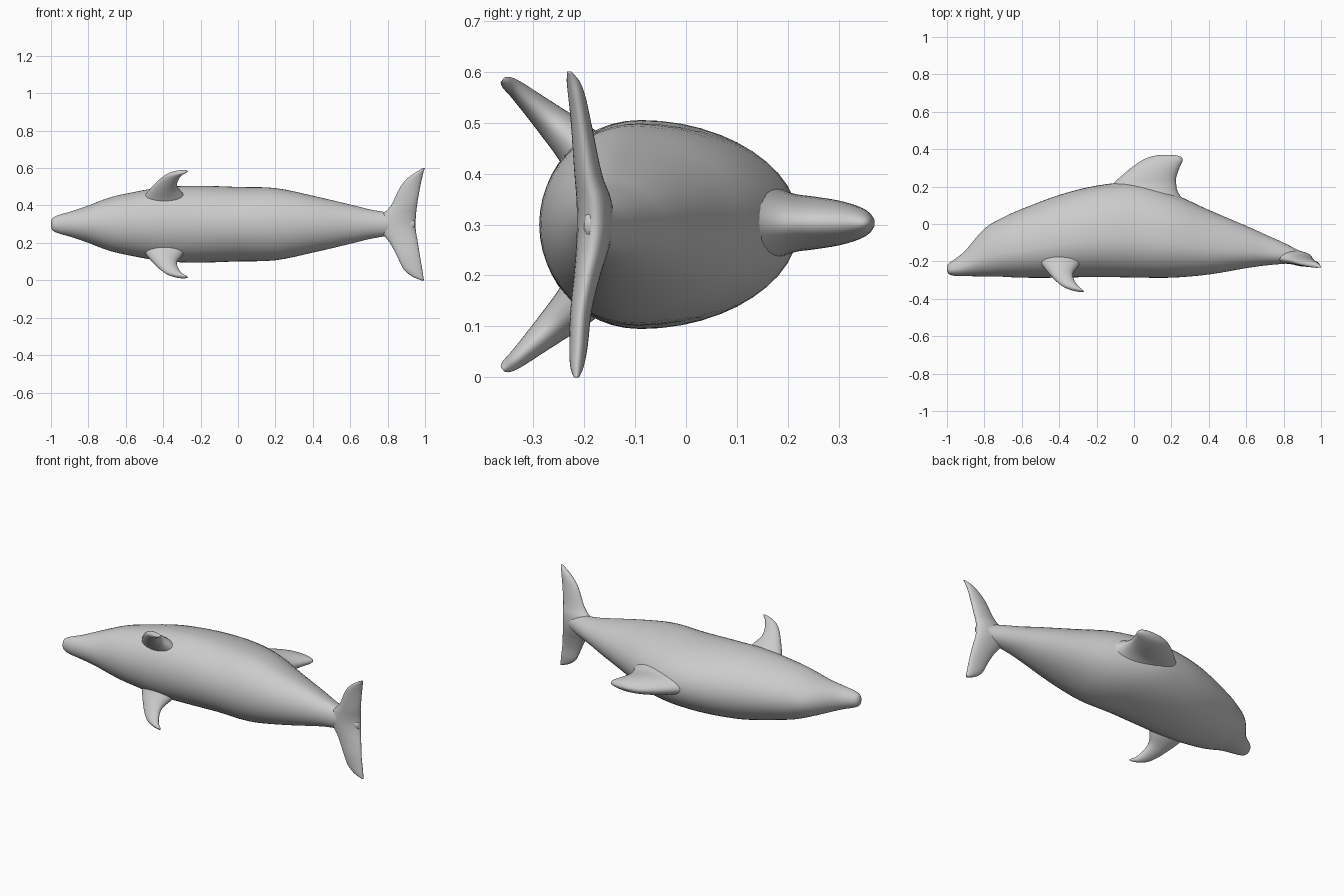
import bpy, bmesh, math
from mathutils import Vector

cube = bpy.data.objects.get("Cube")
if cube:
    bpy.data.objects.remove(cube, do_unlink=True)

skin = bpy.data.materials.new("grey skin")
skin.use_nodes = True
skin.diffuse_color = (0.6, 0.6, 0.6, 1)
skin.node_tree.nodes["Principled BSDF"].inputs["Base Color"].default_value = (0.6, 0.6, 0.6, 1)

MID = 0.30  # height of the plane of symmetry


def resample(sections, steps):
    """Catmull-Rom between sections; each section is a tuple of vectors."""
    out = []
    n = len(sections)
    for i in range(n - 1):
        p = [sections[max(0, min(n - 1, i + k))] for k in (-1, 0, 1, 2)]
        for s in range(steps):
            t = s / steps
            out.append([0.5 * (2 * b + (c - a) * t + (2 * a - 5 * b + 4 * c - d) * t * t
                               + (3 * b - a - 3 * c + d) * t ** 3)
                        for a, b, c, d in zip(*p)])
    out.append(list(sections[-1]))
    return out


def loft(name, sections, sides=32, steps=4):
    """Skin oval sections given as (centre, half width, up radius, down radius)."""
    bm = bmesh.new()
    rings = []
    for centre, wide, up, down in resample(sections, steps):
        ring = []
        for k in range(sides):
            a = 2 * math.pi * k / sides
            s = math.sin(a)
            ring.append(bm.verts.new(centre + wide * math.cos(a) + (up if s > 0 else down) * s))
        rings.append(ring)
    for r, q in zip(rings, rings[1:]):
        for k in range(sides):
            j = (k + 1) % sides
            bm.faces.new((r[k], r[j], q[j], q[k]))
    bm.faces.new(rings[0])
    bm.faces.new(rings[-1])
    bmesh.ops.recalc_face_normals(bm, faces=bm.faces)
    mesh = bpy.data.meshes.new(name)
    bm.to_mesh(mesh)
    bm.free()
    mesh.materials.append(skin)
    mesh.shade_smooth()
    obj = bpy.data.objects.new(name, mesh)
    bpy.context.collection.objects.link(obj)
    return obj


def blade(centre, half_chord, thick):
    return (Vector(centre), Vector((half_chord, 0, 0)), thick, thick)


# Body, nose to tail: x, belly y, back y, half width
body = [(-1.0, -.25, -.225, .015), (-.988, -.27, -.208, .036), (-.95, -.278, -.182, .052),
        (-.9, -.279, -.14, .066), (-.8, -.28, -.025, .10), (-.7, -.282, .035, .138),
        (-.6, -.287, .08, .163), (-.4, -.287, .155, .198), (-.2, -.283, .205, .205),
        (0, -.286, .22, .199), (.2, -.287, .165, .193), (.4, -.27, .075, .152),
        (.6, -.236, -.01, .105), (.7, -.222, -.055, .08), (.8, -.213, -.10, .062),
        (.88, -.207, -.14, .045), (.945, -.2, -.168, .02)]
loft("body", [(Vector((x, lo + .4 * (hi - lo), MID)), Vector((0, 0, w)),
               Vector((0, .6 * (hi - lo), 0)), Vector((0, .4 * (hi - lo), 0)))
              for x, lo, hi, w in body], sides=48)

# Dorsal fin, root to tip: y, leading x, trailing x, half thickness
dorsal = [(.05, -.28, .38, .125), (.12, -.23, .275, .10), (.17, -.17, .236, .075),
          (.21, -.12, .226, .058), (.25, -.075, .226, .052), (.3, -.015, .243, .044),
          (.34, .042, .26, .032), (.36, .09, .25, .02), (.37, .14, .21, .006)]
loft("dorsal_fin", [blade(((a + b) / 2, y, MID + .003), (b - a) / 2, Vector((0, 0, t)))
                    for y, a, b, t in dorsal])

# Flippers, root to tip: leading x, trailing x, y, z above the middle, half thickness
flipper = [(-.53, -.25, -.17, .10, .06), (-.49, -.295, -.22, .16, .045),
           (-.455, -.325, -.262, .20, .034), (-.42, -.32, -.30, .235, .025),
           (-.38, -.3, -.332, .264, .018), (-.33, -.275, -.352, .279, .013),
           (-.29, -.268, -.36, .284, .006)]
for side, name in ((1, "flipper_upper"), (-1, "flipper_lower")):
    loft(name, [blade(((a + b) / 2, y, MID + side * z), (b - a) / 2,
                      Vector((0, .62, side * .79)) * t)
                for a, b, y, z, t in flipper])

# Tail flukes, tip to tip: z, leading x, trailing x, y, half thickness
flukes = [(0, .98, .994, -.215, .005), (.02, .932, .991, -.214, .013),
          (.06, .885, .985, -.211, .018), (.13, .85, .973, -.206, .021),
          (.2, .812, .962, -.194, .026), (.25, .772, .953, -.184, .032),
          (.3, .74, .949, -.178, .036), (.35, .77, .952, -.181, .034),
          (.4, .818, .957, -.192, .027), (.5, .868, .974, -.206, .02),
          (.55, .912, .985, -.214, .017), (.58, .955, .992, -.221, .013),
          (.6, .988, 1.0, -.229, .004)]
loft("tail_flukes", [blade(((a + b) / 2, y, z), (b - a) / 2, Vector((0, t, 0)))
                     for z, a, b, y, t in flukes])
